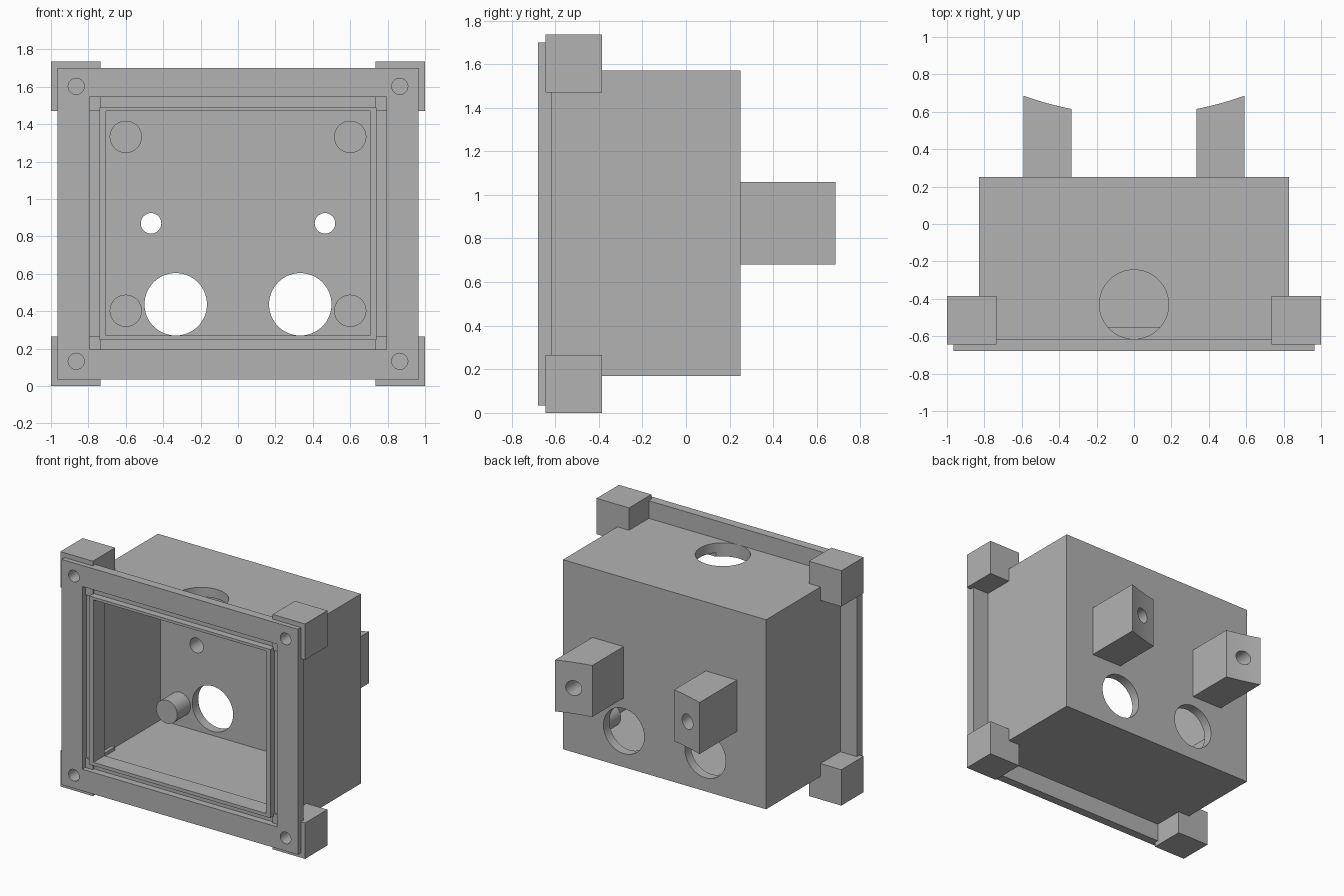
import bpy
import bmesh
import math
from mathutils import Matrix

cube = bpy.data.objects.get("Cube")
if cube:
    bpy.data.objects.remove(cube, do_unlink=True)

grey = bpy.data.materials.new("plain grey")
grey.use_nodes = True
grey.diffuse_color = (0.45, 0.45, 0.45, 1)
grey.node_tree.nodes["Principled BSDF"].inputs["Base Color"].default_value = (0.45, 0.45, 0.45, 1)


def finish(bm, name):
    bmesh.ops.recalc_face_normals(bm, faces=bm.faces)
    mesh = bpy.data.meshes.new(name)
    bm.to_mesh(mesh)
    bm.free()
    mesh.materials.append(grey)
    obj = bpy.data.objects.new(name, mesh)
    bpy.context.collection.objects.link(obj)
    return obj


def box(name, x0, x1, y0, y1, z0, z1):
    bm = bmesh.new()
    bmesh.ops.create_cube(bm, size=1)
    for v in bm.verts:
        v.co = (x1 if v.co.x > 0 else x0, y1 if v.co.y > 0 else y0, z1 if v.co.z > 0 else z0)
    return finish(bm, name)


def rod(name, radius, start, length, axis="Y", sides=64):
    """Cylinder running from start along +Y or +Z."""
    bm = bmesh.new()
    bmesh.ops.create_cone(bm, cap_ends=True, segments=sides, radius1=radius,
                          radius2=radius, depth=length)
    bmesh.ops.translate(bm, verts=bm.verts, vec=(0, 0, length / 2))
    if axis == "Y":
        bmesh.ops.rotate(bm, verts=bm.verts, matrix=Matrix.Rotation(-math.pi / 2, 3, "X"))
    bmesh.ops.translate(bm, verts=bm.verts, vec=start)
    return finish(bm, name)


def combine(target, tool, operation):
    mod = target.modifiers.new(operation, "BOOLEAN")
    mod.operation = operation
    mod.solver = "EXACT"
    mod.object = tool
    bpy.context.view_layer.objects.active = target
    bpy.ops.object.modifier_apply(modifier=mod.name)
    bpy.data.objects.remove(tool, do_unlink=True)


def add(target, tool):
    combine(target, tool, "UNION")


def cut(target, tool):
    combine(target, tool, "DIFFERENCE")


def mount_tab(side):
    """Tab whose end follows a large pole-shaped arc."""
    inner, outer, radius, centre = 0.335, 0.59, 1.75, 2.333
    steps = 12
    points = [(outer, 0.21), (inner, 0.21)]
    for i in range(steps + 1):
        x = inner + (outer - inner) * i / steps
        points.append((x, centre - math.sqrt(radius ** 2 - x ** 2)))
    bm = bmesh.new()
    face = bm.faces.new([bm.verts.new((side * x, y, 0.68)) for x, y in points])
    top = bmesh.ops.extrude_face_region(bm, geom=[face])["geom"]
    bmesh.ops.translate(bm, verts=[g for g in top if isinstance(g, bmesh.types.BMVert)],
                        vec=(0, 0, 0.38))
    return finish(bm, "mount_tab")


SIDES = (-1, 1)
FRONT = -0.68
MID = 0.8675

# Main box with front flange
enclosure = box("enclosure", -0.83, 0.83, -0.65, 0.25, 0.17, 1.57)
add(enclosure, box("flange", -0.965, 0.965, FRONT, -0.615, 0.035, 1.70))

# Inner cavity and narrower front opening
cut(enclosure, box("cavity", -0.76, 0.76, -0.55, 0.18, 0.24, 1.50))
cut(enclosure, box("opening", -0.705, 0.705, -0.8, -0.5, 0.27, 1.47))

# Seal groove around the opening
groove = box("groove", -0.795, 0.795, -0.8, FRONT + 0.05, 0.195, 1.545)
cut(groove, box("groove_core", -0.74, 0.74, -0.9, -0.5, 0.245, 1.49))
cut(enclosure, groove)

# Cable hole in the roof
cut(enclosure, rod("roof_hole", 0.185, (0, -0.43, 1.3), 0.5, "Z"))

# Corner blocks with blind screw holes, and inner posts
for sx in SIDES:
    for sz in SIDES:
        xs = sorted((sx * 0.735, sx))
        zs = sorted((MID + sz * 0.6025, MID + sz * MID))
        add(enclosure, box("corner_block", xs[0], xs[1], -0.645, -0.385, zs[0], zs[1]))
        cut(enclosure, rod("screw_hole", 0.043, (sx * 0.865, -0.75, MID + sz * 0.735), 0.3, sides=32))
        add(enclosure, rod("post", 0.086, (sx * 0.6, 0.025, MID + sz * 0.465), 0.19))

# Back mounting tabs with through holes, and back cable holes
for sx in SIDES:
    add(enclosure, mount_tab(sx))
    cut(enclosure, rod("tab_hole", 0.055, (sx * 0.465, 0.1, 0.87), 0.8, sides=32))
    cut(enclosure, rod("back_hole", 0.167, (sx * 0.333, 0.1, 0.437), 0.3))

# Smooth round walls, sharp edges elsewhere
bpy.ops.object.select_all(action="DESELECT")
enclosure.select_set(True)
bpy.context.view_layer.objects.active = enclosure
bpy.ops.object.shade_smooth_by_angle(angle=math.radians(30))
